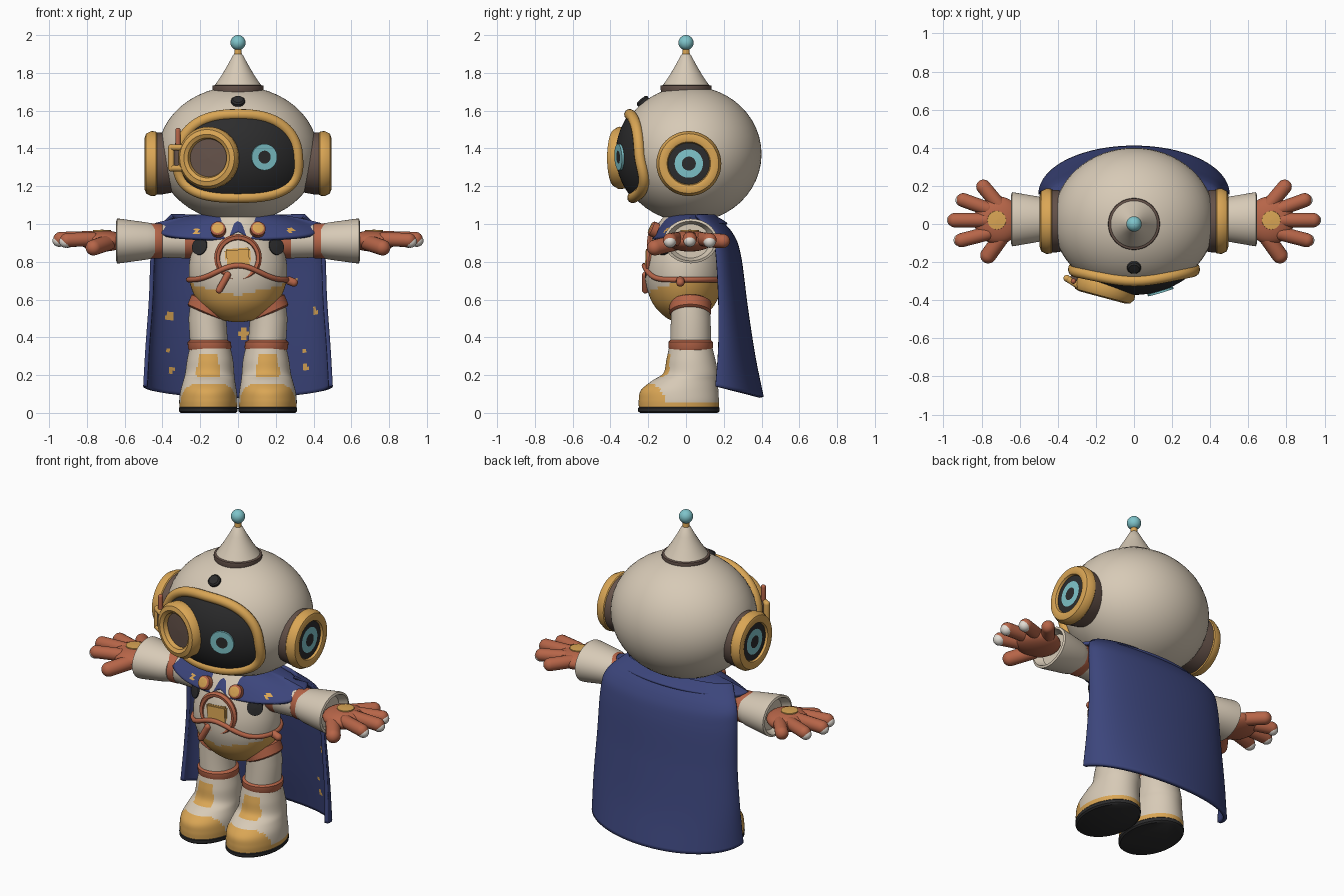
import bpy, bmesh, math
from math import sin, cos, pi, sqrt
from mathutils import Matrix, Vector

if "Cube" in bpy.data.objects:
    bpy.data.objects.remove(bpy.data.objects["Cube"])

# Palette, keyed by a letter
MATS = {}
for key, name, rgb in [
        ("c", "cream", (.68, .59, .47)), ("g", "gold", (.70, .38, .09)),
        ("o", "rust orange", (.47, .13, .065)), ("b", "navy blue", (.045, .06, .20)),
        ("k", "charcoal", (.025, .025, .026)), ("t", "sky cyan", (.21, .55, .59)),
        ("n", "brown", (.13, .085, .068)), ("p", "pale", (.76, .72, .66))]:
    m = bpy.data.materials.new(name)
    m.use_nodes = True
    m.diffuse_color = (*rgb, 1)
    m.node_tree.nodes["Principled BSDF"].inputs["Base Color"].default_value = (*rgb, 1)
    MATS[key] = m
KEYS = list(MATS)


def finish(name, bm):
    me = bpy.data.meshes.new(name)
    bm.to_mesh(me)
    bm.free()
    for m in MATS.values():
        me.materials.append(m)
    ob = bpy.data.objects.new(name, me)
    bpy.context.collection.objects.link(ob)
    return ob


def place(loc, normal=(0, 0, 1)):
    return Matrix.Translation(loc) @ Vector(normal).to_track_quat('Z', 'Y').to_matrix().to_4x4()


def spline(pts, k=6):
    """Smooth Catmull-Rom subdivision of a short profile."""
    P = [Vector(p) for p in pts]
    P = [P[0] * 2 - P[1]] + P + [P[-1] * 2 - P[-2]]
    out = []
    for a, b, c, d in zip(P, P[1:], P[2:], P[3:]):
        for i in range(k):
            t = i / k
            out.append((b * 2 + (c - a) * t + (a * 2 - b * 5 + c * 4 - d) * t ** 2
                        + (b * 3 - a - c * 3 + d) * t ** 3) / 2)
    return out + [P[-2]]


def loft(name, rings, bands, mat=Matrix(), rule=None, n=48):
    """Skin rings (r, z) or (rx, ry, cx, cy, z); bands holds a colour key per segment."""
    rings = [(r[0], r[0], 0, 0, r[1]) if len(r) == 2 else r for r in rings]
    if len(bands) == 1:
        bands *= len(rings) - 1
    bm = bmesh.new()
    V = [[bm.verts.new((cx + max(rx, .0005) * cos(2 * pi * i / n),
                        cy + max(ry, .0005) * sin(2 * pi * i / n), z)) for i in range(n)]
         for rx, ry, cx, cy, z in rings]
    for j, key in enumerate(bands):
        for i in range(n):
            k = (i + 1) % n
            bm.faces.new((V[j][i], V[j][k], V[j + 1][k], V[j + 1][i])).material_index = KEYS.index(key)
    bm.faces.new(V[0][::-1]).material_index = KEYS.index(bands[0])
    bm.faces.new(V[-1]).material_index = KEYS.index(bands[-1])
    if rule:
        for f in bm.faces:
            f.material_index = KEYS.index(rule(f.calc_center_median()))
    bm.transform(mat)
    bmesh.ops.recalc_face_normals(bm, faces=bm.faces)
    return finish(name, bm)


def grid(name, fn, nu, nv, rule, thick=0):
    bm = bmesh.new()
    V = [[bm.verts.new(fn(i / nu, j / nv)) for j in range(nv + 1)] for i in range(nu + 1)]
    for i in range(nu):
        for j in range(nv):
            f = bm.faces.new((V[i][j], V[i][j + 1], V[i + 1][j + 1], V[i + 1][j]))
            f.material_index = KEYS.index(rule(f.calc_center_median()))
    bmesh.ops.remove_doubles(bm, verts=bm.verts, dist=.0001)
    ob = finish(name, bm)
    if thick:
        s = ob.modifiers.new("thickness", 'SOLIDIFY')
        s.thickness, s.offset = thick, -1
    return ob


def ball(name, loc, r, key, n=40):
    prof = [(sin(pi * i / 24), -cos(pi * i / 24)) for i in range(25)]
    return loft(name, prof, key, Matrix.Translation(loc) @ Matrix.Diagonal((*r, 1)), n=n)


def capsule(name, a, b, r, key, mat=Matrix()):
    a, b = Vector(a), Vector(b)
    L = (b - a).length
    arc = [(r * cos(pi * i / 12), r * sin(pi * i / 12)) for i in range(7)]
    prof = [(q, -h) for q, h in arc[::-1]] + [(q, L + h) for q, h in arc]
    return loft(name, prof, key, mat @ place(a, b - a), n=20)


def tube(name, pts, r, key):
    cu = bpy.data.curves.new(name, 'CURVE')
    cu.dimensions, cu.bevel_depth, cu.bevel_resolution = '3D', r, 4
    sp = cu.splines.new('POLY')
    sp.points.add(len(pts) - 1)
    for p, q in zip(sp.points, pts):
        p.co = (*q, 1)
    sp.use_cyclic_u = True
    cu.materials.append(MATS[key])
    bpy.context.collection.objects.link(bpy.data.objects.new(name, cu))


# Helmet
HC, HR = Vector((0, .02, 1.37)), Vector((.425, .38, .36))
ball("helmet", HC, HR, "c", 64)


def on_head(x, z, off=0.0):
    d = 1 - (x / HR.x) ** 2 - ((z - HC.z) / HR.z) ** 2
    p = Vector((x, HC.y - HR.y * sqrt(max(d, 0)), z))
    nrm = Vector([(p[i] - HC[i]) / HR[i] ** 2 for i in range(3)]).normalized()
    return p + nrm * off, nrm


# Visor and its padded rim
def visor_edge(a, r=1.0):
    c, s = cos(a), sin(a)
    x = .31 * math.copysign(abs(c) ** .78, c) * (1 - .1 * s)
    return r * x, 1.36 + r * .215 * math.copysign(abs(s) ** .78, s)


grid("visor", lambda u, v: on_head(*visor_edge(2 * pi * u, v), .012)[0], 64, 12, lambda c: "k")
tube("visor_rim", [on_head(*visor_edge(2 * pi * i / 72), .008)[0] for i in range(72)], .029, "g")
p, nrm = on_head(.135, 1.355, .008)
loft("glowing_eye", [(.07, 0), (.07, .012), (.034, .012), (0, .012)], "ttk", place(p, nrm))
p, nrm = on_head(0, 1.645)
loft("forehead_button", [(.036, -.02), (.036, .012), (.028, .02), (0, .022)], "k", place(p, nrm))

# Eyepiece over the right eye
EN = Vector((-.26, -.97, 0))
EP = place((-.155, -.345, 1.35), EN)
loft("eyepiece", [(.145, -.09), (.162, -.03), (.165, .01), (.15, .035), (.125, .042),
                  (.106, .03), (.10, .005), (0, .01)], "ggggggn", EP)
for z in (1.295, 1.405):
    capsule("eyepiece_bracket", (-.29, -.325, z), (-.345, -.29, z), .017, "g")
capsule("eyepiece_bracket_end", (-.352, -.285, 1.295), (-.352, -.285, 1.405), .018, "g")
capsule("eyepiece_hinge", (-.315, -.29, 1.31), (-.315, -.29, 1.39), .025, "n")
capsule("eyepiece_lever", (-.318, -.30, 1.39), (-.318, -.30, 1.495), .014, "o")

# Antenna
loft("antenna", [(.13, 1.69), (.136, 1.72), (.134, 1.732), (.122, 1.735), (.085, 1.79), (.05, 1.85),
                 (.026, 1.895), (.02, 1.9), (.018, 1.93)], "nnnccccg")
ball("antenna_ball", (0, 0, 1.96), (.04, .04, .04), "t")

# Torso: gold below, cream above
BODY = spline([(.02, .48), (.11, .50), (.2, .57), (.25, .67), (.26, .77), (.24, .87), (.2, .96), (.12, 1.06)])
TORSO = Matrix.Translation((0, -.01, 0)) @ Matrix.Diagonal((1, .8, 1, 1))
loft("torso", BODY, "c", TORSO, lambda c: "g" if c.z < .62 + .25 * abs(c.x) + .04 * (c.y > 0) else "c", 64)


def on_body(a, z, off=.0):
    r = min(BODY, key=lambda q: abs(q[1] - z))[0] + off
    return Vector((r * sin(a), -.01 - .8 * r * cos(a), z))


tube("belt", [on_body(2 * pi * i / 72, .705 + .075 * max(0, cos(2 * pi * i / 72)) ** 6, .004)
              for i in range(72)], .014, "o")

# Chest device
CHEST = place((0, -.185, .82), (0, -1, .05))
loft("chest_dial", [(.1, -.05), (.122, -.01), (.126, .01), (.115, .025), (.098, .022), (.094, .008), (0, .012)],
     "ooooon", CHEST)
bm = bmesh.new()
bmesh.ops.create_cube(bm, size=1, matrix=CHEST @ Matrix.Rotation(.08, 4, 'Z') @ Matrix.Diagonal((.135, .1, .06, 1)))
bmesh.ops.bevel(bm, geom=bm.edges[:], offset=.008, segments=2, affect='EDGES')
for f in bm.faces:
    f.material_index = KEYS.index("g")
finish("chest_plate", bm)
capsule("chest_handle", (-.055, -.215, .73), (-.1, -.215, .65), .018, "o")
capsule("side_toggle", (.27, -.03, .7), (.295, -.03, .69), .022, "o")

# Paired parts, built on the +x side and mirrored
for s, side in ((1, "left"), (-1, "right")):
    M = Matrix.Diagonal((s, 1, 1, 1))
    loft(side + "_earpiece", [(.15, .33), (.163, .4), (.165, .43), (.17, .435), (.172, .46), (.158, .487),
                              (.135, .495), (.115, .488), (.11, .475), (.075, .478), (.037, .48), (0, .482)],
         "nnggggggktk", M @ place((0, .015, 1.32), (1, 0, 0)))
    ARM = M @ place((0, .025, .91), (1, 0, 0))
    loft(side + "_sleeve", [(.08, .15), (.092, .22), (.092, .28), (.088, .40), (.092, .405), (.094, .46), (.09, .5)],
         "oocooo", ARM)
    loft(side + "_shoulder_pad", [(.045, -.02), (.045, .01), (0, .016)], "k",
         M @ place((.2, -.12, .88), (.5, -.8, .2)))
    # the cuff is wider along y than along z
    loft(side + "_cuff", [(.088, .098, 0, 0, .44), (.098, .115, 0, 0, .48), (.118, .14, 0, 0, .625),
                          (.118, .142, 0, 0, .64), (.105, .128, 0, 0, .645), (.09, .1, 0, 0, .6)],
         "c", ARM if abs((ARM @ Vector((0, 1, 0, 0))).y) > .5 else ARM @ Matrix.Rotation(pi / 2, 4, 'Z'))
    # glove
    ball(side + "_palm", (s * .715, .02, .91), (.125, .125, .056), "o")
    for nm, a, b, r in (("index", (.77, -.05, .92), (.905, -.085, .915), .037),
                        ("middle", (.78, .02, .925), (.94, .02, .92), .038),
                        ("ring", (.77, .08, .92), (.895, .125, .915), .037),
                        ("little", (.71, .1, .915), (.79, .195, .91), .038),
                        ("thumb", (.69, -.06, .9), (.765, -.165, .875), .042)):
        capsule(f"{side}_{nm}_finger", a, b, r, "o", M)
        if nm in ("index", "middle", "ring"):
            ball(f"{side}_{nm}_fingertip", (s * (b[0] + .007), b[1], b[2] - .008), (.035, .033, .033), "p", 20)
    loft(side + "_glove_badge", [(.05, -.02), (.048, .004), (0, .007)], "g", M @ place((.72, .02, .963)))
    # legs
    loft(side + "_leg", [(.108, .11, .15, .025, .33), (.115, .118, .15, .025, .345), (.115, .118, .152, .025, .375),
                         (.1, .108, .155, .025, .385), (.1, .105, .162, .025, .5), (.1, .1, .15, .02, .6)],
         "ooocc", M)
    loft(side + "_hip_band", [(.1, -.035), (.11, -.027), (.112, .027), (.1, .035)], "o",
         M @ place((.155, .022, .555), (-.45, 0, 1)))
    # boots
    boot = spline([(.153, .212, .157, -.038, .03), (.154, .212, .157, -.038, .07), (.148, .205, .156, -.034, .12),
                   (.137, .175, .153, -.005, .17), (.130, .145, .150, .025, .21),
                   (.122, .130, .148, .026, .28), (.108, .115, .148, .025, .345)])

    def boot_colour(c):
        if c.z < .058 or (c.z < .155 and c.y < -.11 - .9 * max(0, c.z - .09)):
            return "g"
        return "g" if .19 < c.z < .31 and abs(c.x - .158) < .064 - .1 * (c.z - .19) and c.y < 0 else "c"

    loft(side + "_boot", boot, "c", M, boot_colour, 72)
    loft(side + "_sole", [(.146, .205, .157, -.038, 0), (.155, .215, .157, -.038, .008),
                          (.156, .216, .157, -.038, .026), (.15, .21, .157, -.038, .032)], "k", M)
    # collar clasps
    loft(side + "_clasp", [(.04, -.02), (.04, .012), (.03, .02), (.02, .02), (0, .022)], "ooogg"[1:],
         M @ place((.105, -.172, .972), (.12, -.9, .4)))

# Cape: rows of z, half width, edge y, depth
ROWS = [Vector(r) for r in ((1.035, .34, .05, .09), (.95, .42, .13, .1), (.85, .44, .155, .115),
                            (.6, .45, .17, .135), (.35, .468, .17, .175), (.14, .48, .155, .235))]
CAPE = spline(ROWS, 12)
SPOTS = [(-.36, .51, .025), (-.35, .23, .018), (-.37, .33, .012), (.41, .54, .014), (.35, .33, .014),
         (.36, .24, .016), (.03, .42, .024), (-.23, .66, .015), (.29, .7, .02), (-.22, .96, .014), (.28, .97, .015)]


def spotted(c):
    hit = any((c.x - x) ** 2 + (c.z - z) ** 2 < r * r for x, z, r in SPOTS)
    return "g" if hit and (c.z < .8 or c.y < 0) else "b"


def cape(u, v):
    z, w, y, d = CAPE[round(v * (len(CAPE) - 1))]
    a = (u - .5) * pi
    return w * sin(a), y + d * cos(a), z - .06 * v * cos(a)


ob = grid("cape", cape, 96, len(CAPE) - 1, spotted, .022)
# the outer shell stays plain: shifted slots all hold the cape colour
for i in range(len(KEYS)):
    ob.data.materials.append(MATS["b"])
ob.modifiers["thickness"].material_offset = len(KEYS)


# Collar with two front flaps
def collar(u, v):
    a = 2 * pi * u
    x, y = (.14 + .30 * v) * cos(a), .02 + (.09 + .11 * v) * sin(a)
    drop = .05 + .085 * sqrt(max(0, -sin(a))) - .045 * math.exp(-(x / .04) ** 2) * (sin(a) < 0)
    return x, y, 1.055 - drop * v ** 1.6


grid("collar", collar, 120, 20, spotted, .02)

# Smooth shading with crisp edges
for o in bpy.context.scene.objects:
    o.select_set(o.type == 'MESH')
    if o.type == 'MESH':
        bpy.context.view_layer.objects.active = o
bpy.ops.object.shade_smooth_by_angle(angle=math.radians(40))
